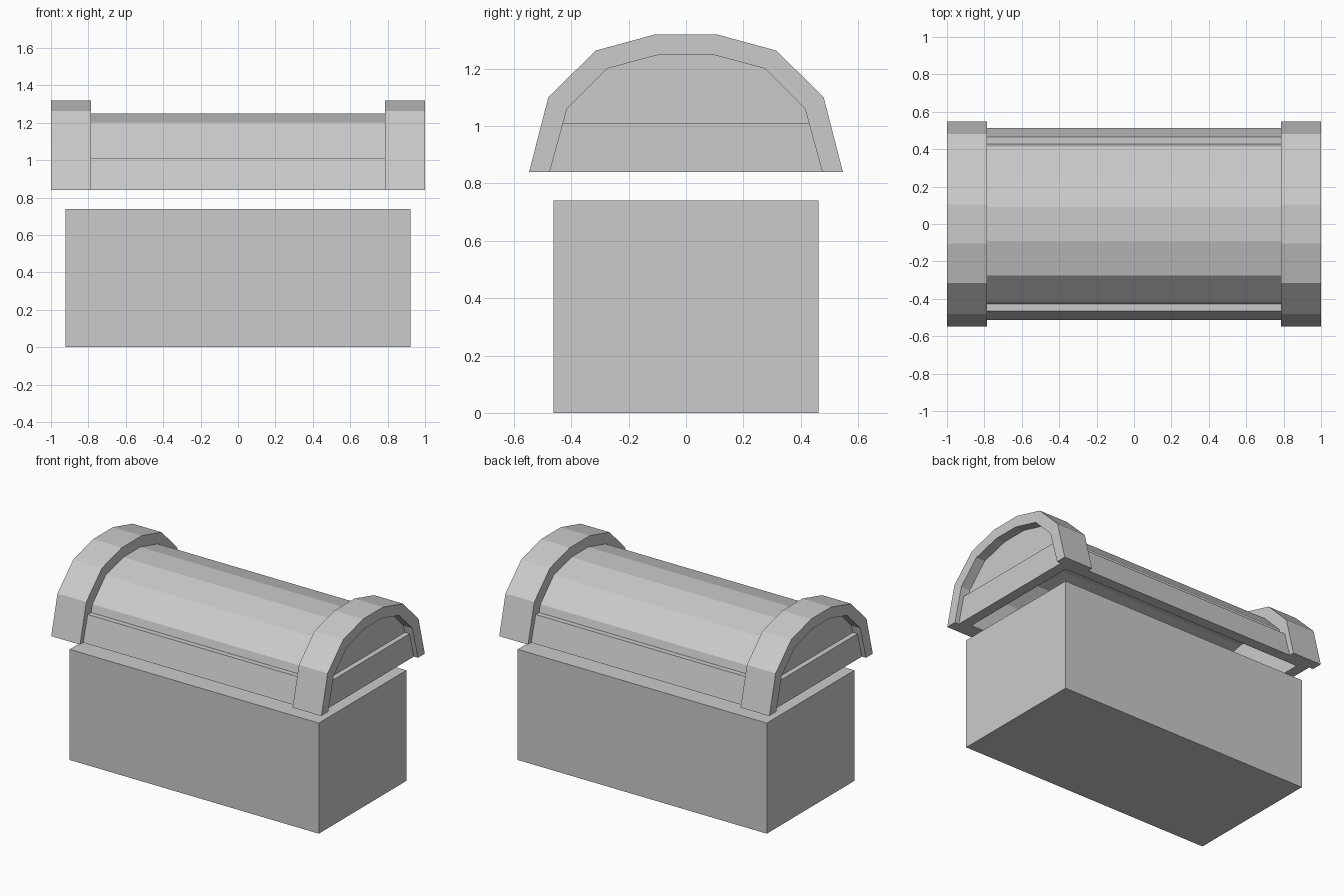
import bpy
import bmesh

cube = bpy.data.objects.get("Cube")
if cube:
    bpy.data.objects.remove(cube, do_unlink=True)

GREY = (0.6, 0.6, 0.6, 1.0)
grey = bpy.data.materials.new("plain grey")
grey.use_nodes = True
grey.diffuse_color = GREY
grey.node_tree.nodes["Principled BSDF"].inputs["Base Color"].default_value = GREY

BASE, TOP = 0.84, 1.01


def mirrored(half):
    """Complete a half profile across the middle, running front to back."""
    return [(-y, z) for y, z in half] + [(y, z) for y, z in reversed(half)]


def finish(name, bm):
    bmesh.ops.recalc_face_normals(bm, faces=bm.faces)
    mesh = bpy.data.meshes.new(name)
    bm.to_mesh(mesh)
    bm.free()
    mesh.materials.append(grey)
    obj = bpy.data.objects.new(name, mesh)
    bpy.context.collection.objects.link(obj)
    return obj


def extrude_x(name, profile, x0, x1):
    """Solid with a (y, z) outline running from x0 to x1."""
    bm = bmesh.new()
    face = bm.faces.new([bm.verts.new((x0, y, z)) for y, z in profile])
    moved = bmesh.ops.extrude_face_region(bm, geom=[face], use_keep_orig=True)
    verts = [g for g in moved["geom"] if isinstance(g, bmesh.types.BMVert)]
    bmesh.ops.translate(bm, verts=verts, vec=(x1 - x0, 0, 0))
    return finish(name, bm)


# Chest body
bm = bmesh.new()
bmesh.ops.create_cube(bm, size=1)
bmesh.ops.scale(bm, verts=bm.verts, vec=(1.845, 0.925, 0.74))
bmesh.ops.translate(bm, verts=bm.verts, vec=(0, 0, 0.37))
finish("chest_body", bm)

# Outlines shared by the lid and its end arches
outer = mirrored([(0.547, BASE), (0.48, 1.10), (0.315, 1.263), (0.105, 1.32)])
inner = mirrored([(0.475, BASE), (0.415, 1.06), (0.276, 1.20), (0.09, 1.25)])
cavity = mirrored([(0.44, BASE), (0.382, 1.045), (0.26, 1.168), (0.085, 1.213)])

# Hollow lid shell, closed at the ends and open underneath
shell = extrude_x("lid_shell", inner, -0.935, 0.935)
cutter_outline = [(-0.45, BASE - 0.04)] + cavity + [(0.45, BASE - 0.04)]
cutter = extrude_x("lid_cavity_cutter", cutter_outline, -0.90, 0.90)
cutter.hide_render = True
cutter.hide_viewport = True
cutter.display_type = 'WIRE'
hollow = shell.modifiers.new("hollow", 'BOOLEAN')
hollow.operation = 'DIFFERENCE'
hollow.solver = 'EXACT'
hollow.object = cutter

for side, s in (("left", 1), ("right", -1)):
    # Arched band over each end of the lid
    extrude_x(side + "_arch", outer + inner[::-1], s * 0.787, s * 1.0)
    # Straight board across each end
    board = [(-0.475, BASE), (-0.43, TOP), (0.43, TOP), (0.475, BASE)]
    extrude_x(side + "_end_board", board, s * 0.935, s * 0.97)

# Sloping boards along the front and back of the lid
for side, s in (("front", -1), ("back", 1)):
    board = [(0.475, BASE), (0.512, BASE), (0.465, TOP), (0.428, TOP)]
    extrude_x(side + "_board", [(s * y, z) for y, z in board], -0.79, 0.79)
